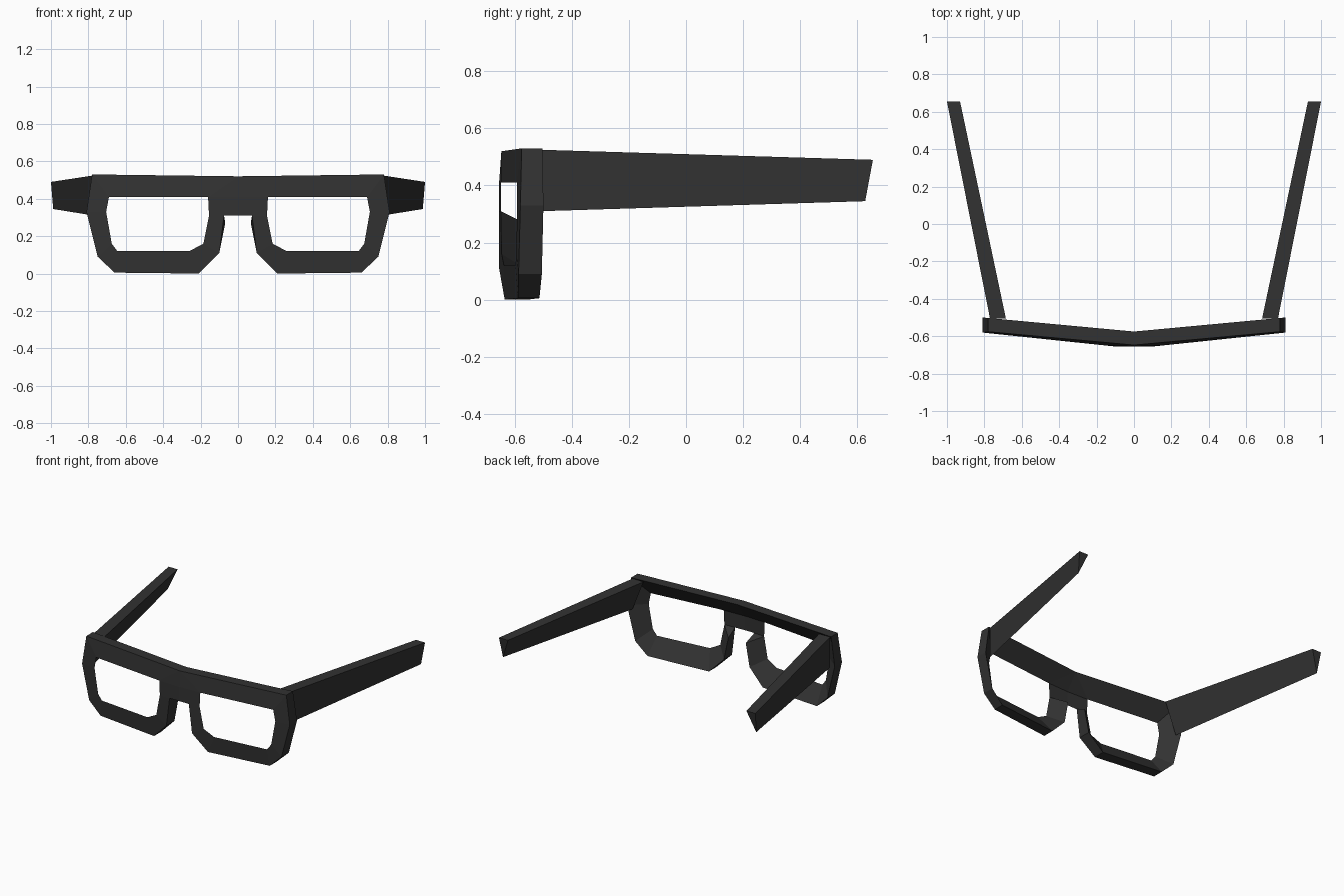
import bpy
import bmesh

cube = bpy.data.objects.get("Cube")
if cube:
    bpy.data.objects.remove(cube)

# Single dark plastic colour
plastic = bpy.data.materials.new("charcoal plastic")
plastic.use_nodes = True
colour = (0.032, 0.032, 0.032, 1)
plastic.diffuse_color = colour
plastic.node_tree.nodes["Principled BSDF"].inputs["Base Color"].default_value = colour


def finish(name, bm, merge):
    """Turn a left half into a mirrored object."""
    mesh = bpy.data.meshes.new(name)
    bm.to_mesh(mesh)
    bm.free()
    mesh.materials.append(plastic)
    obj = bpy.data.objects.new(name, mesh)
    bpy.context.collection.objects.link(obj)
    mirror = obj.modifiers.new("Mirror", "MIRROR")
    mirror.use_mirror_merge = merge
    mirror.use_clip = merge
    return obj


# Half profiles of the front, clockwise: rim outline and lens opening
rim = [(0, .52), (.78, .53), (.81, .33), (.75, .09), (.66, .005),
       (.21, 0), (.10, .11), (.075, .31)]
lens = [(.16, .41), (.69, .41), (.705, .33), (.675, .16), (.645, .12),
        (.26, .12), (.185, .16), (.155, .31)]


def front_y(x, z):
    edge = .008 if z > .5 or z < .05 else 0
    return -.655 + max(0, x - .1) * .105 + edge


def back_y(x, z):
    return -.575 + x * .093


def ring(bm, points, depth):
    return [bm.verts.new((x, depth(x, z), z)) for x, z in points]


# Front frame: the back slopes from the deep rim to a thin lens edge
bm = bmesh.new()
outer = ring(bm, rim, front_y)
inner = ring(bm, lens, front_y)
back = ring(bm, rim[:7] + [(.068, .27)], back_y)
bridge_top, bridge_bottom = ring(bm, [(0, .41), (0, .31)], front_y)

for i in range(7):
    bm.faces.new((inner[i], inner[i + 1], outer[i + 1], outer[i]))
    bm.faces.new((outer[i], outer[i + 1], back[i + 1], back[i]))
    bm.faces.new((back[i], back[i + 1], inner[i + 1], inner[i]))

# Bridge: thin plate below the wedge of the top bar
bm.faces.new((outer[0], bridge_top, inner[0]))
bm.faces.new((bridge_top, bridge_bottom, outer[7], inner[7], inner[0]))
bm.faces.new((back[0], inner[0], bridge_top))
bm.faces.new((back[7], outer[7], inner[7]))
finish("front_frame", bm, True)

# Temple arms: tapered wedges, wide on top and thin at the outer lower edge
bm = bmesh.new()
front_end = [(.685, -.505, .525), (.77, -.505, .525), (.77, -.505, .31)]
rear_end = [(.93, .655, .49), (1.0, .655, .49), (.988, .628, .345)]
front, rear = ([bm.verts.new(p) for p in end] for end in (front_end, rear_end))
for i in range(3):
    j = (i + 1) % 3
    bm.faces.new((front[i], front[j], rear[j], rear[i]))
bm.faces.new(front[::-1])
bm.faces.new(rear)
finish("temple_arms", bm, False)
